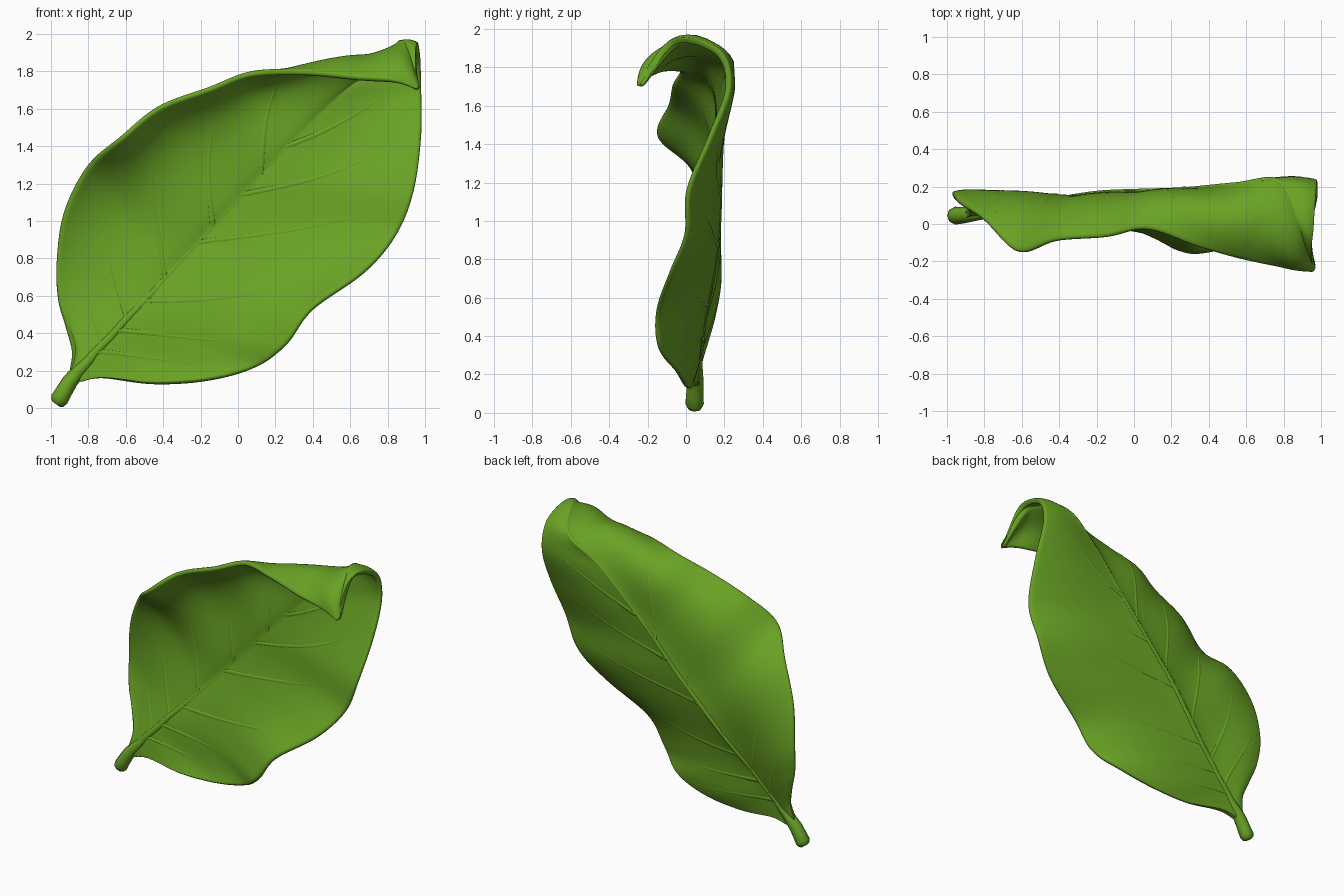
import bpy
import bmesh
import math
from mathutils import Vector

cube = bpy.data.objects.get("Cube")
if cube:
    bpy.data.objects.remove(cube)

green = bpy.data.materials.new("leaf_green")
green.use_nodes = True
COLOUR = (0.14, 0.36, 0.018, 1)
green.diffuse_color = COLOUR
bsdf = next(n for n in green.node_tree.nodes if n.type == 'BSDF_PRINCIPLED')
bsdf.inputs["Base Color"].default_value = COLOUR
bsdf.inputs["Roughness"].default_value = 0.6

# Rails running from the leaf base to the curled tip
TIP = (.96, -.24, 1.7)
midrib_rail = [(-.88, .05, .17), (-.82, .055, .23), (-.76, .06, .3), (-.68, .07, .38),
               (-.6, .08, .47), (-.5, .1, .57), (-.36, .13, .72), (-.2, .155, .9),
               (-.04, .165, 1.07), (.12, .17, 1.25), (.3, .18, 1.44), (.55, .205, 1.69),
               (.78, .22, 1.85), (.89, -.01, 1.95), TIP]
upper_rail = [(-.9, .05, .19), (-.88, .07, .31), (-.92, .11, .45), (-.96, .14, .58),
              (-.97, .155, .78), (-.93, .11, 1.05), (-.8, .02, 1.3), (-.62, -.15, 1.45),
              (-.42, -.09, 1.61), (-.15, -.07, 1.71), (.07, -.03, 1.79), (.34, -.12, 1.79),
              (.61, -.19, 1.76), (.84, -.23, 1.74), TIP]
lower_rail = [(-.84, .05, .14), (-.72, .04, .16), (-.45, .01, .13), (-.15, -.01, .15),
              (.1, -.05, .22), (.26, -.14, .34), (.4, -.15, .53), (.68, -.08, .73),
              (.85, 0, .93), (.94, .01, 1.16), (.98, .13, 1.45), (.98, .22, 1.7),
              (.97, .16, 1.88), (.95, -.07, 1.93), TIP]
# How far each half of the blade bows out behind the straight cross-section
upper_bow = [0, .01, .02, .03, .05, .08, .12, .17, .15, .14, .14, .14, .12, .07, 0]
lower_bow = [0, 0, .01, .03, .04, .07, .07, .06, .05, .05, .04, .03, .02, .01, 0]
LAST = len(midrib_rail) - 1


def along(values, u):
    """Smooth interpolation through evenly spaced vectors or numbers."""
    i = min(max(int(u), 0), LAST - 1)
    t = u - i
    pick = [values[min(max(i + k, 0), LAST)] for k in (-1, 0, 1, 2)]
    if not isinstance(pick[0], (int, float)):
        pick = [Vector(p) for p in pick]
    a, b, c, d = pick
    return b + (c - a) * (t / 2) + (a * 2 - b * 5 + c * 4 - d) * (t * t / 2) \
        + (b * 3 - a - c * 3 + d) * (t ** 3 / 2)


def blade_point(u, s):
    """s runs from -1 at the lower edge, through the midrib, to 1 at the upper edge."""
    middle = along(midrib_rail, u)
    tangent = along(midrib_rail, min(u + .1, LAST)) - along(midrib_rail, max(u - .1, 0))
    edge = along(upper_rail if s > 0 else lower_rail, u)
    bow = along(upper_bow if s > 0 else lower_bow, u)
    across = edge - middle
    normal = across.cross(tangent) if s > 0 else tangent.cross(across)
    if normal.length > 1e-8:
        normal.normalize()
    r = abs(s)
    return middle + across * r + normal * (bow * 4 * r ** 1.5 * (1 - r))


# Leaf blade
ROWS, COLS = 110, 44
bm = bmesh.new()
grid = [[bm.verts.new(blade_point((LAST - .04) * i / ROWS, 2 * j / COLS - 1))
         for j in range(COLS + 1)] for i in range(ROWS + 1)]
for i in range(ROWS):
    for j in range(COLS):
        bm.faces.new((grid[i][j], grid[i][j + 1], grid[i + 1][j + 1], grid[i + 1][j]))
bmesh.ops.recalc_face_normals(bm, faces=bm.faces)
mesh = bpy.data.meshes.new("leaf_blade")
bm.to_mesh(mesh)
bm.free()
mesh.materials.append(green)
blade = bpy.data.objects.new("leaf_blade", mesh)
bpy.context.collection.objects.link(blade)
mesh.shade_smooth()
solid = blade.modifiers.new("thickness", 'SOLIDIFY')
solid.thickness = 0.034
solid.offset = 0
soft = blade.modifiers.new("soft_rim", 'SUBSURF')
soft.levels = soft.render_levels = 1


def tube(name, points, radii):
    """Tapered round strand through the points, converted to a smooth mesh."""
    curve = bpy.data.curves.new(name, 'CURVE')
    curve.dimensions = '3D'
    curve.bevel_depth = 1
    curve.bevel_resolution = 2
    curve.use_fill_caps = True
    spline = curve.splines.new('POLY')
    spline.points.add(len(points) - 1)
    for p, co, r in zip(spline.points, points, radii):
        p.co = (*co, 1)
        p.radius = r
    curve.materials.append(green)
    ob = bpy.data.objects.new(name, curve)
    bpy.context.collection.objects.link(ob)
    bpy.ops.object.select_all(action='DESELECT')
    ob.select_set(True)
    bpy.context.view_layer.objects.active = ob
    bpy.ops.object.convert(target='MESH')
    bpy.ops.object.shade_smooth_by_angle(angle=math.radians(60))


# Stem with a rounded foot, flowing into the blade
stem_path = [(-.972, .045, .02), (-.967, .045, .027), (-.955, .045, .047), (-.93, .045, .09),
             (-.9, .048, .14), (-.86, .052, .19), (-.8, .056, .25), (-.74, .063, .32)]
tube("stem", stem_path, [.024, .038, .048, .045, .043, .038, .03, .022])

# Midrib tapering to the tip
steps = 70
tube("midrib", [blade_point(.5 + (LAST - .8) * k / steps, 0) for k in range(steps + 1)],
     [.029 - .013 * k / steps for k in range(steps + 1)])

# Side veins sweeping forward from the midrib to both edges
veins = {"upper_vein": (1, 2.3, (2.4, 4.1, 5.8, 7.4, 9)),
         "lower_vein": (-1, 1.9, (2, 3.4, 5, 6.9, 8.4, 9.8))}
for name, (side, sweep, starts) in veins.items():
    for n, start in enumerate(starts):
        reach = [.9 * k / 28 for k in range(29)]
        tube(f"{name}_{n + 1}", [blade_point(start + sweep * r, side * r) for r in reach],
             [.0225 - .006 * r for r in reach])
